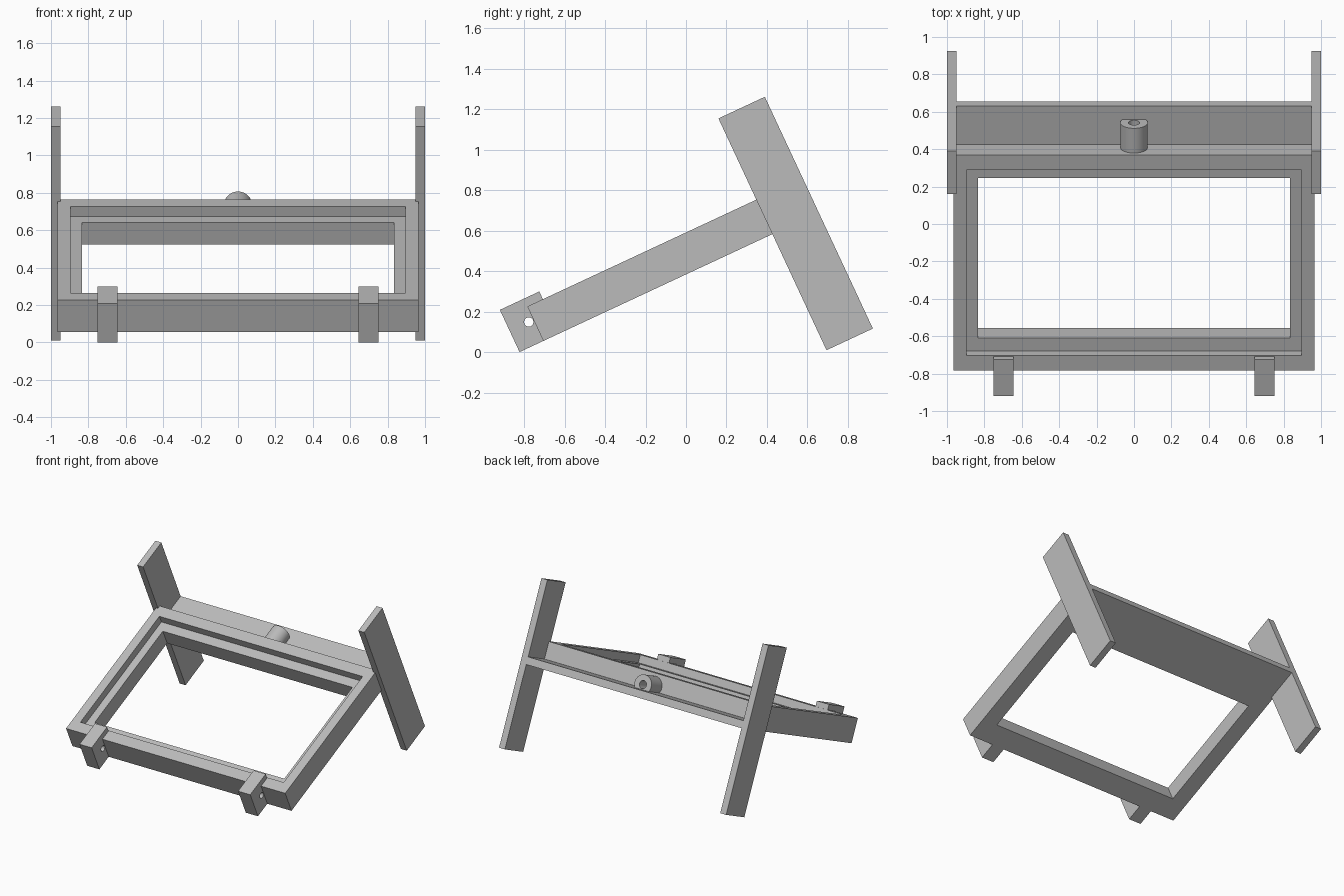
import bpy
import bmesh
from math import radians, cos, sin, pi
from mathutils import Matrix

cube = bpy.data.objects.get("Cube")
if cube:
    bpy.data.objects.remove(cube, do_unlink=True)

# One plain grey for everything
grey = bpy.data.materials.new("plain_grey")
grey.use_nodes = True
colour = (0.5, 0.5, 0.5, 1)
grey.diffuse_color = colour
grey.node_tree.nodes["Principled BSDF"].inputs["Base Color"].default_value = colour

# Every part is laid out flat (y along the frame, z its thickness), then tilted
TILT = Matrix.Translation((0, -0.705, 0.055)) @ Matrix.Rotation(radians(25), 4, "X")
LENGTH, HALF_WIDTH, THICK = 1.274, 0.965, 0.188
SHELF_END = 1.502


def loft(name, rings, closed=False):
    """Skin a list of equal-length point rings, capped or looped round."""
    bm = bmesh.new()
    loops = [[bm.verts.new(p) for p in ring] for ring in rings]
    pairs = list(zip(loops, loops[1:]))
    if closed:
        pairs.append((loops[-1], loops[0]))
    else:
        bm.faces.new(loops[0])
        bm.faces.new(loops[-1])
    for a, b in pairs:
        for i in range(len(a)):
            j = (i + 1) % len(a)
            bm.faces.new((a[i], a[j], b[j], b[i]))
    bmesh.ops.recalc_face_normals(bm, faces=bm.faces)
    mesh = bpy.data.meshes.new(name)
    bm.to_mesh(mesh)
    bm.free()
    mesh.materials.append(grey)
    obj = bpy.data.objects.new(name, mesh)
    bpy.context.collection.objects.link(obj)
    obj.matrix_world = TILT
    return obj


def extrude_x(name, profile, x0, x1):
    return loft(name, [[(x, y, z) for y, z in profile] for x in (x0, x1)])


def rect(y0, y1, z0, z1):
    return [(y0, z0), (y1, z0), (y1, z1), (y0, z1)]


def circle(y, z, r, n):
    return [(y + r * cos(2 * pi * i / n), z + r * sin(2 * pi * i / n)) for i in range(n)]


def activate(obj):
    bpy.ops.object.select_all(action="DESELECT")
    obj.select_set(True)
    bpy.context.view_layer.objects.active = obj


# Frame with a stepped rebate round the opening
def frame_ring(dx, dy, z):
    x = HALF_WIDTH - dx
    return [(-x, dy, z), (x, dy, z), (x, LENGTH - dy, z), (-x, LENGTH - dy, z)]


ledge = THICK - 0.06
loft("frame", [
    frame_ring(0, 0, 0), frame_ring(0, 0, THICK),
    frame_ring(0.07, 0.089, THICK), frame_ring(0.07, 0.089, ledge),
    frame_ring(0.13, 0.164, ledge), frame_ring(0.13, 0.164, 0),
], closed=True)

# Shelf behind the frame
extrude_x("rear_shelf", rect(LENGTH, SHELF_END, 0, 0.057), -0.96, 0.96)

# Hollow round socket on the shelf
def socket_ring(r, y):
    return [(x, y, z) for x, z in circle(0, THICK / 2, r, 48)]


socket = loft("socket", [
    socket_ring(0.073, LENGTH - 0.01), socket_ring(0.073, 1.42),
    socket_ring(0.03, 1.42), socket_ring(0.03, LENGTH + 0.005),
])
activate(socket)
bpy.ops.object.shade_smooth_by_angle(angle=radians(30))

# Side plates and drilled front hooks, one of each per side
hook_profile = [(-0.13, 0), (0, 0), (0, THICK), (0.085, THICK), (0.085, 0.23), (-0.13, 0.23)]
for side, s in (("left", 1), ("right", -1)):
    extrude_x(side + "_side_plate", rect(1.249, SHELF_END, -0.633, 0.631), s * 0.948, s)
    hook = extrude_x(side + "_hook", hook_profile, s * 0.645, s * 0.752)
    drill = extrude_x("drill", circle(-0.026, 0.115, 0.023, 32), s * 0.6, s * 0.8)
    drill.hide_render = True
    cut = hook.modifiers.new("pin_hole", "BOOLEAN")
    cut.operation = "DIFFERENCE"
    cut.solver = "EXACT"
    cut.object = drill
    activate(hook)
    bpy.ops.object.modifier_apply(modifier=cut.name)
    bpy.data.objects.remove(drill, do_unlink=True)
    bpy.ops.object.shade_smooth_by_angle(angle=radians(30))
